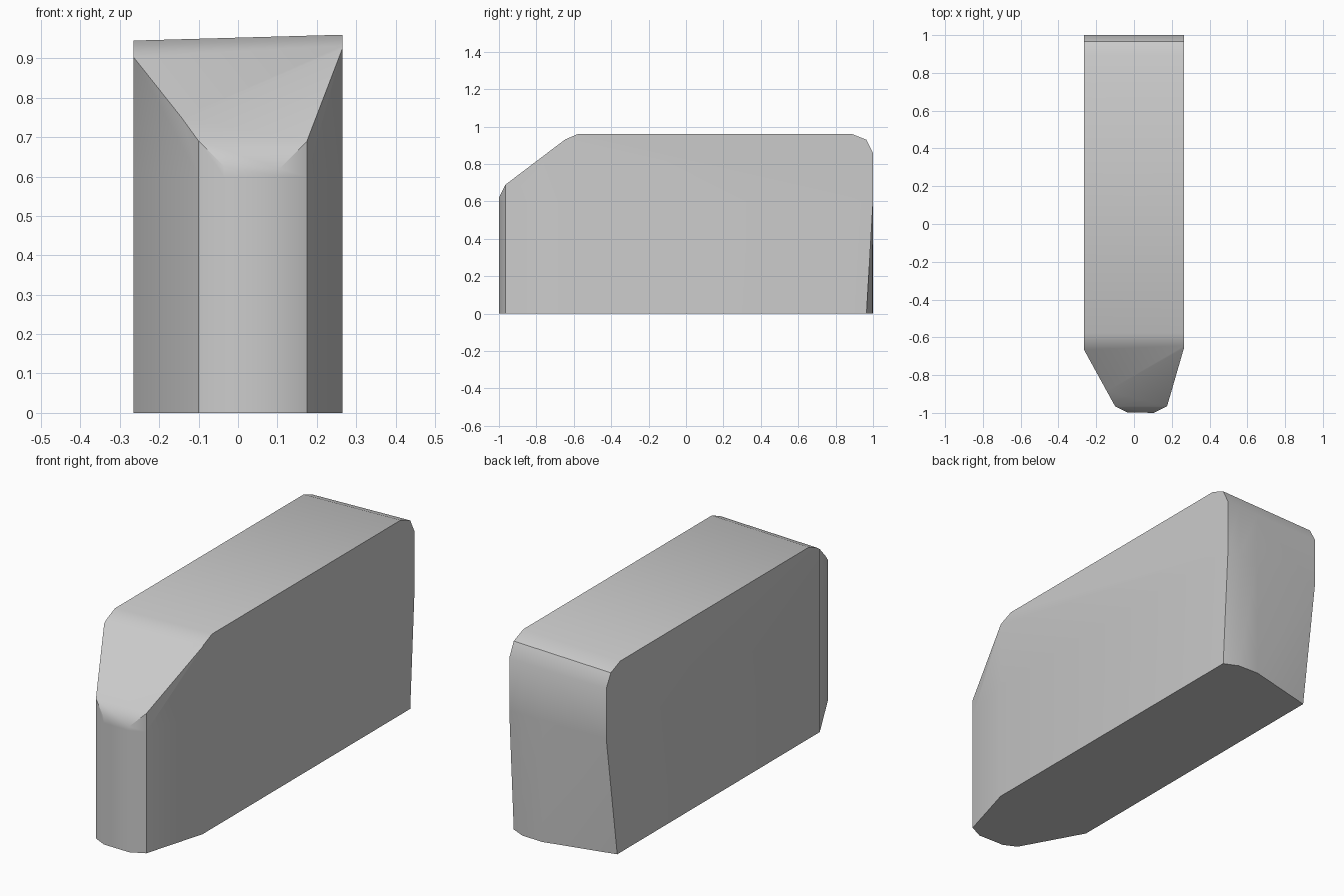
import bpy
import bmesh
import math

cube = bpy.data.objects.get("Cube")
if cube:
    bpy.data.objects.remove(cube)

HALF_WIDTH = 0.265


def loft(name, rings):
    """Closed solid through rings that share one point count."""
    bm = bmesh.new()
    loops = [[bm.verts.new(p) for p in ring] for ring in rings]
    for a, b in zip(loops, loops[1:]):
        for i in range(len(a)):
            j = (i + 1) % len(a)
            bm.faces.new((a[i], a[j], b[j], b[i]))
    bm.faces.new(loops[0])
    bm.faces.new(loops[-1])
    bmesh.ops.recalc_face_normals(bm, faces=bm.faces)
    mesh = bpy.data.meshes.new(name)
    bm.to_mesh(mesh)
    bm.free()
    obj = bpy.data.objects.new(name, mesh)
    bpy.context.collection.objects.link(obj)
    return obj


# Plan: tapered, off-centre nose; the back is skewed at the floor, square above
nose = [(-HALF_WIDTH, -0.665), (-0.1, -0.965), (-0.035, -0.997),
        (0.105, -1.0), (0.175, -0.965), (HALF_WIDTH, -0.655)]
skewed_back = [(HALF_WIDTH, 0.965), (0.196, 0.996), (0.085, 1.0), (-HALF_WIDTH, 0.915)]
square_back = [(x, 1.0) for x, y in skewed_back]
body = loft("body", [
    [(x, y, z) for x, y in nose + back]
    for z, back in ((0, skewed_back), (0.6, square_back), (1.1, square_back))
])

# Side profile: sloped front, flat top and rounded back, slightly lower at -x
profile = [(-1.05, -0.1), (-1.05, 0.52), (-0.965, 0.69), (-0.645, 0.932),
           (-0.58, 0.96), (0.89, 0.96), (0.965, 0.93), (1.05, 0.76), (1.05, -0.1)]
cutter = loft("profile_cutter", [
    [(x, y, z + x * 0.028 - 0.0075 if z > 0.9 else z) for y, z in profile]
    for x in (-HALF_WIDTH - 0.02, HALF_WIDTH + 0.02)
])
cutter.hide_render = True

# Trim the body to the profile
trim = body.modifiers.new("trim", "BOOLEAN")
trim.operation = "INTERSECT"
trim.solver = "EXACT"
trim.object = cutter
bpy.ops.object.select_all(action="DESELECT")
bpy.context.view_layer.objects.active = body
body.select_set(True)
bpy.ops.object.modifier_apply(modifier=trim.name)
bpy.data.objects.remove(cutter)

# One plain grey, softened along shallow edges
grey = bpy.data.materials.new("light_grey")
grey.use_nodes = True
colour = (0.6, 0.6, 0.6, 1)
grey.diffuse_color = colour
grey.node_tree.nodes["Principled BSDF"].inputs["Base Color"].default_value = colour
body.data.materials.clear()
body.data.materials.append(grey)
bpy.ops.object.shade_smooth_by_angle(angle=math.radians(32))
